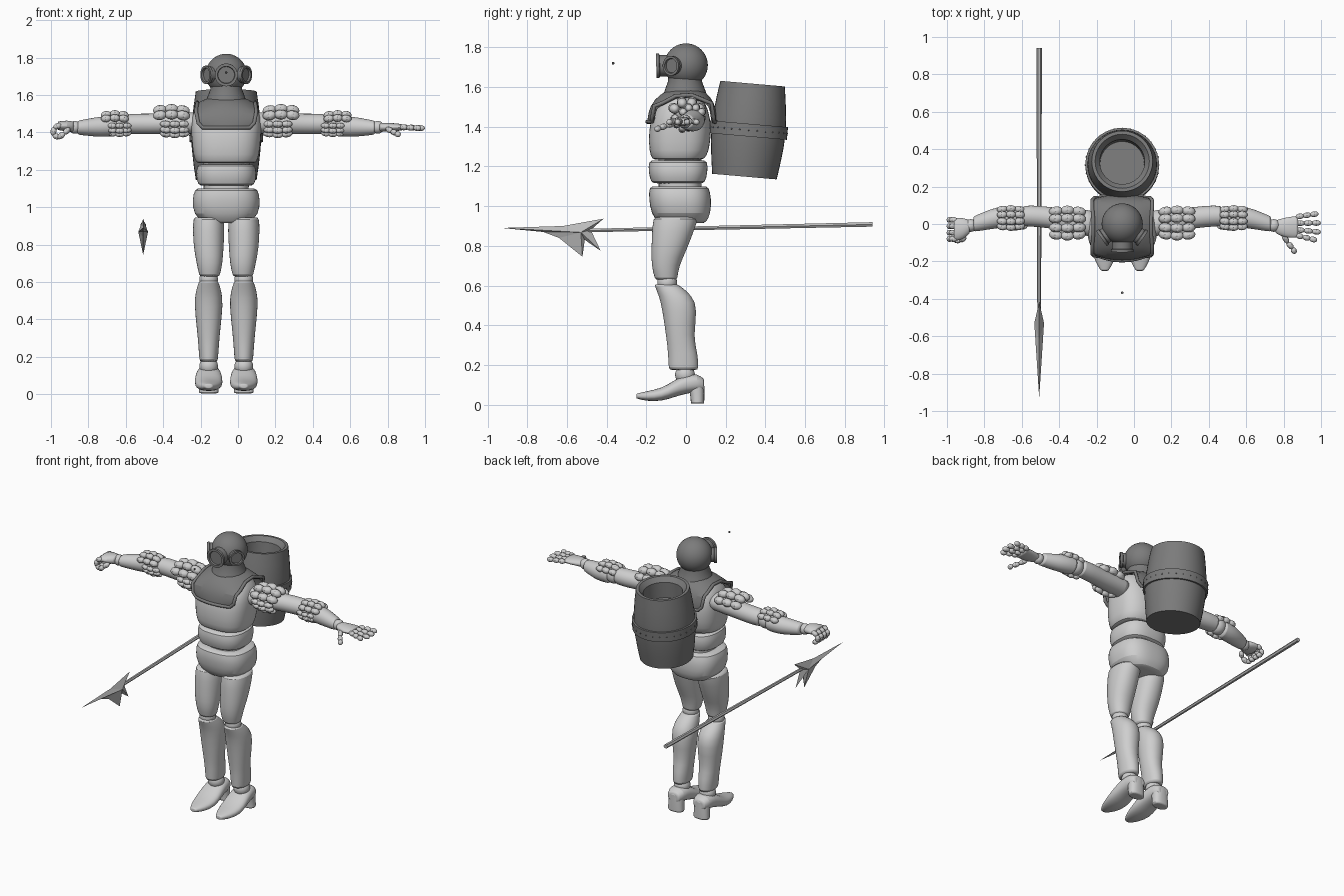
import bpy, bmesh
from math import cos, sin, pi, radians
from mathutils import Vector, Matrix

if "Cube" in bpy.data.objects:
    bpy.data.objects.remove(bpy.data.objects["Cube"])

MID = -0.063  # body centre line
SIDES = (("left", 1), ("right", -1))
smooth_parts = []


def material(name, value):
    m = bpy.data.materials.new(name)
    m.use_nodes = True
    m.diffuse_color = (value, value, value, 1)
    m.node_tree.nodes["Principled BSDF"].inputs["Base Color"].default_value = m.diffuse_color
    return m


LIGHT = material("light grey", 0.62)
DARK = material("dark grey", 0.2)
STEEL = material("steel grey", 0.5)


def finish(bm, name, mat, smooth=True, subsurf=0):
    bmesh.ops.recalc_face_normals(bm, faces=bm.faces)
    me = bpy.data.meshes.new(name)
    bm.to_mesh(me)
    bm.free()
    me.materials.append(mat)
    ob = bpy.data.objects.new(name, me)
    bpy.context.collection.objects.link(ob)
    if subsurf:
        mod = ob.modifiers.new("Round", "SUBSURF")
        mod.levels = mod.render_levels = subsurf
    if smooth:
        smooth_parts.append(ob)
    return ob


def loft(name, rings, mat, axis="z", n=20, power=2, soft=True, smooth=True):
    """Skin rings of (position along axis, centre a, centre b, radius a, radius b)."""
    if soft:  # tight end rings keep the ends crisp
        def lip(r):
            return (*r[:3], r[3] * 0.85, r[4] * 0.85)
        rings = [lip(rings[0]), *rings, lip(rings[-1])]
    bm = bmesh.new()
    loops = []
    for t, a, b, ra, rb in rings:
        loop = []
        for i in range(n):
            c, s = cos(2 * pi * i / n), sin(2 * pi * i / n)
            k = (abs(c) ** power + abs(s) ** power) ** (-1 / power)
            u, v = a + ra * c * k, b + rb * s * k
            co = {"z": (u, v, t), "x": (t, u, v), "y": (u, t, v)}[axis]
            loop.append(bm.verts.new(co))
        loops.append(loop)
    for p, q in zip(loops, loops[1:]):
        for i in range(n):
            j = (i + 1) % n
            bm.faces.new((p[i], p[j], q[j], q[i]))
    bm.faces.new(loops[0])
    bm.faces.new(loops[-1])
    return finish(bm, name, mat, smooth, 1 if soft else 0)


def lathe(name, profile, mat, matrix, n=32):
    ob = loft(name, [(h, 0, 0, r, r) for h, r in profile], mat, n=n, soft=False)
    ob.matrix_world = matrix
    return ob


def ball(name, co, r, mat, seg=24):
    bm = bmesh.new()
    bmesh.ops.create_uvsphere(bm, u_segments=seg, v_segments=seg // 2, radius=r,
                              matrix=Matrix.Translation(co))
    return finish(bm, name, mat)


def chains(name, paths, r):
    """Jointed fingers: one rounded segment between each pair of points."""
    bm = bmesh.new()
    for path in paths:
        pts = [Vector(p) for p in path]
        for a, b in zip(pts, pts[1:]):
            turn = (b - a).to_track_quat("Z", "Y").to_matrix().to_4x4()
            size = Matrix.Diagonal((r, r, (b - a).length * 0.58, 1))
            bmesh.ops.create_uvsphere(bm, u_segments=10, v_segments=8, radius=1,
                                      matrix=Matrix.Translation((a + b) / 2) @ turn @ size)
    return finish(bm, name, LIGHT)


# Torso: inner core with three armour shells
def shell(name, rings):
    loft(name, [(z, MID, y, rx, ry) for z, y, rx, ry in rings], LIGHT, n=28, power=2.8)


shell("torso_core", [(0.97, -0.03, 0.12, 0.11), (1.45, -0.03, 0.13, 0.11)])
shell("chest", [(1.235, -0.04, 0.16, 0.13), (1.27, -0.035, 0.175, 0.15), (1.38, -0.03, 0.187, 0.16),
                (1.49, -0.025, 0.188, 0.14), (1.555, -0.015, 0.15, 0.09)])
shell("abdomen", [(1.115, -0.04, 0.15, 0.135), (1.17, -0.04, 0.163, 0.15), (1.23, -0.04, 0.155, 0.148)])
shell("pelvis", [(0.915, -0.02, 0.12, 0.12), (0.96, -0.025, 0.175, 0.15), (1.04, -0.03, 0.182, 0.158),
                 (1.1, -0.035, 0.168, 0.15)])

# Legs
for side, s in SIDES:
    x = MID + s * 0.094

    def leg(name, rings, axis="z", power=2.2):
        loft(side + name, [(t, x + s * d, c, ra, rb) for t, d, c, ra, rb in rings], LIGHT, axis, power=power)

    leg("_thigh", [(0.945, 0, -0.05, 0.082, 0.115), (0.88, 0, -0.065, 0.086, 0.107),
                   (0.78, 0, -0.085, 0.08, 0.09), (0.7, -0.005, -0.105, 0.07, 0.07),
                   (0.63, -0.005, -0.1, 0.055, 0.057)])
    ball(side + "_knee", (x, -0.095, 0.615), 0.05, LIGHT)
    leg("_shin", [(0.605, 0, -0.1, 0.052, 0.062), (0.55, 0, -0.052, 0.07, 0.085),
                  (0.48, 0, -0.03, 0.078, 0.09), (0.34, 0, -0.032, 0.062, 0.068),
                  (0.26, 0, -0.015, 0.055, 0.075), (0.175, 0, -0.012, 0.05, 0.077)])
    ball(side + "_ankle", (x, -0.005, 0.15), 0.05, LIGHT)
    leg("_boot", [(-0.25, 0, 0.043, 0.02, 0.012), (-0.2, 0, 0.042, 0.052, 0.025),
                  (-0.12, 0, 0.05, 0.075, 0.033), (-0.06, 0, 0.08, 0.074, 0.042),
                  (0, 0, 0.105, 0.066, 0.05), (0.06, 0, 0.11, 0.06, 0.045), (0.09, 0, 0.1, 0.04, 0.03)], "y", 2.5)
    leg("_heel", [(0.005, 0, 0.058, 0.055, 0.035), (0.05, 0, 0.058, 0.05, 0.034),
                  (0.13, 0, 0.045, 0.052, 0.048)], power=2.6)

# Arms with finger-like guards on the shoulders and elbows
for side, s in SIDES:
    def at(d, y, z):
        return (MID + s * d, y, z)

    def arm(name, rings):
        loft(side + name, [(MID + s * d, y, z, ra, rb) for d, y, z, ra, rb in rings], LIGHT, "x")

    def guard(name, start, step, y, z, reach, angles, r):
        paths = []
        for a in map(radians, angles):
            lift = (0.82, 1, 1, 0.85)
            paths.append([at(start + i * step, y - sin(a) * reach * k, z + cos(a) * reach * k)
                          for i, k in enumerate(lift)])
        chains(side + name, paths, r)

    arm("_upper_arm", [(0.15, 0, 1.45, 0.075, 0.06), (0.36, 0.03, 1.445, 0.057, 0.055),
                       (0.45, 0.042, 1.445, 0.058, 0.056), (0.53, 0.043, 1.445, 0.056, 0.054)])
    ball(side + "_elbow", at(0.56, 0.042, 1.44), 0.052, LIGHT)
    arm("_forearm", [(0.585, 0.042, 1.435, 0.056, 0.056), (0.67, 0.035, 1.43, 0.058, 0.056),
                     (0.74, 0.015, 1.427, 0.049, 0.046), (0.795, 0, 1.425, 0.042, 0.038)])
    ball(side + "_wrist", at(0.81, -0.008, 1.427), 0.034, LIGHT)
    top, low = (-54, -18, 18, 54), (95, 125, 155)
    guard("_shoulder_guard", 0.2, 0.062, 0.005, 1.445, 0.085, top, 0.026)
    guard("_lower_shoulder_guard", 0.2, 0.05, 0.01, 1.45, 0.07, low, 0.018)
    guard("_elbow_guard", 0.525, 0.047, 0.032, 1.44, 0.062, top, 0.02)
    guard("_lower_elbow_guard", 0.51, 0.04, 0.035, 1.44, 0.056, low, 0.015)

    # Open left hand, closed right hand
    if s > 0:
        arm("_palm", [(0.82, -0.015, 1.427, 0.035, 0.024), (0.87, -0.02, 1.428, 0.055, 0.024),
                      (0.94, -0.015, 1.427, 0.06, 0.018)])
        fingers = [[at(0.93 + i * 0.043 * reach, y + i * y * 0.15, 1.428 - i * 0.002) for i in range(4)]
                   for y, reach in ((0.038, 0.9), (0.004, 1), (-0.03, 1), (-0.06, 0.85))]
        fingers.append([at(0.86, -0.055, 1.42), at(0.885, -0.1, 1.405), at(0.91, -0.13, 1.395), at(0.925, -0.155, 1.385)])
    else:
        arm("_palm", [(0.815, -0.015, 1.43, 0.035, 0.028), (0.85, -0.025, 1.435, 0.06, 0.03),
                      (0.9, -0.03, 1.435, 0.062, 0.024)])
        fingers = [[at(0.885, y, 1.44), at(0.922, y, 1.425), at(0.925, y, 1.385), at(0.89, y, 1.372)]
                   for y in (0.022, -0.012, -0.046, -0.08)]
        fingers.append([at(0.84, -0.07, 1.42), at(0.865, -0.09, 1.395), at(0.9, -0.085, 1.37)])
    chains(side + "_fingers", fingers, 0.016)

# Helmet with three round ports
HEAD = Vector((MID, 0, 1.71))
ball("helmet", HEAD, 0.11, DARK, 40)
lathe("helmet_neck", [(-0.05, 0.11), (-0.02, 0.1), (0.02, 0.085), (0.06, 0.085)], DARK,
      Matrix.Translation((MID, -0.005, 1.61)))
for name, turn, near, far, r in (("front", 0, 0.075, 0.15, 0.061), ("left", 55, 0.08, 0.135, 0.049),
                                 ("right", -55, 0.08, 0.135, 0.049)):
    a = radians(turn)
    way = Vector((sin(a), -cos(a), -0.02))
    place = Matrix.Translation(HEAD) @ way.to_track_quat("Z", "Y").to_matrix().to_4x4()
    lathe(name + "_port", [(near, r * 0.88), (far - 0.018, r * 0.88), (far - 0.015, r), (far, r),
                           (far, r * 0.76), (far - 0.012, r * 0.72)], DARK, place)
ball("bubble", (MID, -0.367, 1.72), 0.007, DARK, 8)

# Draped collar plate with a rolled rim
rows = [(-0.195, 1.425, 0.125), (-0.193, 1.45, 0.15), (-0.182, 1.505, 0.16), (-0.135, 1.565, 0.16),
        (-0.06, 1.6, 0.155), (0.03, 1.605, 0.155), (0.1, 1.58, 0.16), (0.145, 1.52, 0.16),
        (0.158, 1.45, 0.15), (0.16, 1.425, 0.125)]
bm = bmesh.new()
COLS = 12
grid = []
for y, z, w in rows:
    row = []
    for i in range(COLS + 1):
        k = 2 * i / COLS - 1
        drop = 0.045 * k * k if z > 1.54 else 0
        row.append(bm.verts.new((MID + w * k, y * (1 - 0.12 * k * k), z - drop)))
    grid.append(row)
for p, q in zip(grid, grid[1:]):
    for i in range(COLS):
        bm.faces.new((p[i], p[i + 1], q[i + 1], q[i]))
border = grid[0] + [r[-1] for r in grid[1:]] + grid[-1][-2::-1] + [r[0] for r in grid[-2:0:-1]]
border = [v.co.copy() for v in border]
collar = finish(bm, "collar_plate", DARK, subsurf=1)
collar.modifiers.new("Thickness", "SOLIDIFY").thickness = 0.014
curve = bpy.data.curves.new("collar_rim", "CURVE")
curve.dimensions = "3D"
curve.bevel_depth = 0.01
curve.materials.append(DARK)
line = curve.splines.new("POLY")
line.points.add(len(border) - 1)
line.use_cyclic_u = True
for point, co in zip(line.points, border):
    point.co = (*co, 1)
bpy.context.collection.objects.link(bpy.data.objects.new("collar_rim", curve))

# Barrel on the back, leaning slightly, open at the top
lean = Matrix.Translation((MID, 0.315, 1.383)) @ Matrix.Rotation(radians(-5), 4, "X")
lathe("barrel", [(-0.235, 0.163), (-0.16, 0.174), (-0.07, 0.184), (0, 0.187), (0.07, 0.184), (0.16, 0.174),
                 (0.235, 0.163), (0.235, 0.145), (0.205, 0.12), (0.1, 0.118)], DARK, lean, 40)
lathe("barrel_band", [(-0.032, 0.18), (-0.032, 0.197), (0.032, 0.197), (0.032, 0.18)], DARK, lean, 40)
bm = bmesh.new()
for i in range(28):
    a = 2 * pi * i / 28
    bmesh.ops.create_uvsphere(bm, u_segments=6, v_segments=4, radius=0.004,
                              matrix=Matrix.Translation((0.197 * cos(a), 0.197 * sin(a), 0)))
finish(bm, "band_rivets", DARK).matrix_world = lean

# Spear: six-sided shaft and a ridged, barbed head
SX = -0.507
loft("spear_shaft", [(-0.5, SX, 0.877, 0.01, 0.01), (0.94, SX, 0.908, 0.015, 0.013)], STEEL, "y", 6,
     soft=False, smooth=False)
outline = [(-0.93, 0.89), (-0.62, 0.9), (-0.415, 0.937), (-0.48, 0.88), (-0.43, 0.775), (-0.51, 0.83),
           (-0.522, 0.745), (-0.64, 0.84), (-0.72, 0.87)]
bm = bmesh.new()
edge = [bm.verts.new((SX, y, z)) for y, z in outline]
for off in (-0.026, 0.026):
    ridge = bm.verts.new((SX + off, -0.53, 0.868))
    for i, v in enumerate(edge):
        bm.faces.new((v, edge[(i + 1) % len(edge)], ridge))
finish(bm, "spear_head", STEEL, smooth=False)

# Smooth shading with sharp edges kept
bpy.ops.object.select_all(action="DESELECT")
for ob in smooth_parts:
    ob.select_set(True)
bpy.context.view_layer.objects.active = smooth_parts[0]
bpy.ops.object.shade_smooth_by_angle(angle=radians(35))
